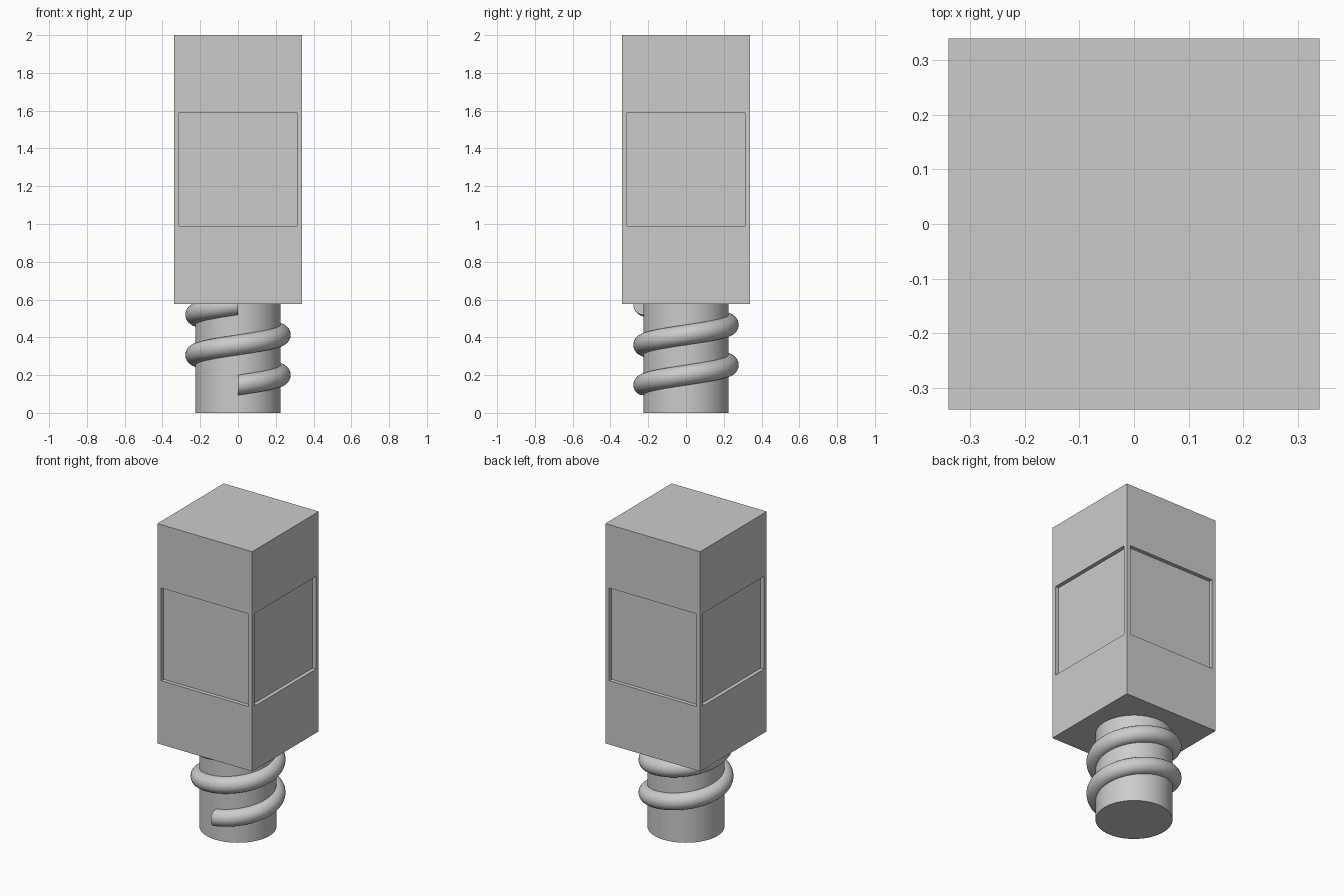
import bpy
import bmesh
from math import cos, sin, tau, radians

HALF, BASE, TOP = 0.34, 0.577, 2.0      # block
PANEL_LOW, PANEL_HIGH = 0.99, 1.59      # recessed panels
BORDER, DEPTH = 0.04, 0.025
POST_R = 0.226
COIL_R, WIRE_R = 0.225, 0.054           # thread
COIL_START, PITCH, TURNS = 0.147, 0.213, 2

cube = bpy.data.objects.get("Cube")
if cube:
    bpy.data.objects.remove(cube, do_unlink=True)


def add_object(name, bm, smooth=False):
    bmesh.ops.recalc_face_normals(bm, faces=bm.faces[:])
    mesh = bpy.data.meshes.new(name)
    bm.to_mesh(mesh)
    bm.free()
    obj = bpy.data.objects.new(name, mesh)
    bpy.context.collection.objects.link(obj)
    if smooth:
        bpy.ops.object.select_all(action='DESELECT')
        obj.select_set(True)
        bpy.context.view_layer.objects.active = obj
        bpy.ops.object.shade_smooth_by_angle(angle=radians(40))
    return obj


# Square block with a sunken panel on each of its four sides
bm = bmesh.new()
bmesh.ops.create_cube(bm, size=1)
middle = (BASE + TOP) / 2
for v in bm.verts:
    v.co.x *= 2 * HALF
    v.co.y *= 2 * HALF
    v.co.z = middle + v.co.z * (TOP - BASE)
bm.normal_update()
sides = [f for f in bm.faces if abs(f.normal.z) < 0.5]
bmesh.ops.inset_individual(bm, faces=sides, thickness=BORDER)
for face in sides:
    for v in face.verts:
        v.co.z = PANEL_HIGH if v.co.z > middle else PANEL_LOW
bm.normal_update()
for face in sides:
    inward = -face.normal * DEPTH
    floor = bmesh.ops.extrude_discrete_faces(bm, faces=[face])["faces"][0]
    bmesh.ops.translate(bm, verts=floor.verts[:], vec=inward)
add_object("block", bm)

# Round post below the block
bm = bmesh.new()
bmesh.ops.create_cone(bm, cap_ends=True, segments=96, radius1=POST_R,
                      radius2=POST_R, depth=BASE)
bmesh.ops.translate(bm, verts=bm.verts[:], vec=(0, 0, BASE / 2))
add_object("post", bm, smooth=True)

# Round thread winding up the post, starting and ending at the front
bm = bmesh.new()
STEPS, SIDES = 72 * TURNS, 24
rings = []
for i in range(STEPS + 1):
    turn = TURNS * i / STEPS
    a = tau * (turn - 0.25)
    ring = []
    for j in range(SIDES):
        b = tau * j / SIDES
        r = COIL_R + WIRE_R * cos(b)
        z = COIL_START + PITCH * turn + WIRE_R * sin(b)
        ring.append(bm.verts.new((r * cos(a), r * sin(a), z)))
    rings.append(ring)
for low, high in zip(rings, rings[1:]):
    for j in range(SIDES):
        k = (j + 1) % SIDES
        bm.faces.new((low[j], low[k], high[k], high[j]))
bm.faces.new(rings[0])
bm.faces.new(rings[-1])
add_object("screw_thread", bm, smooth=True)
